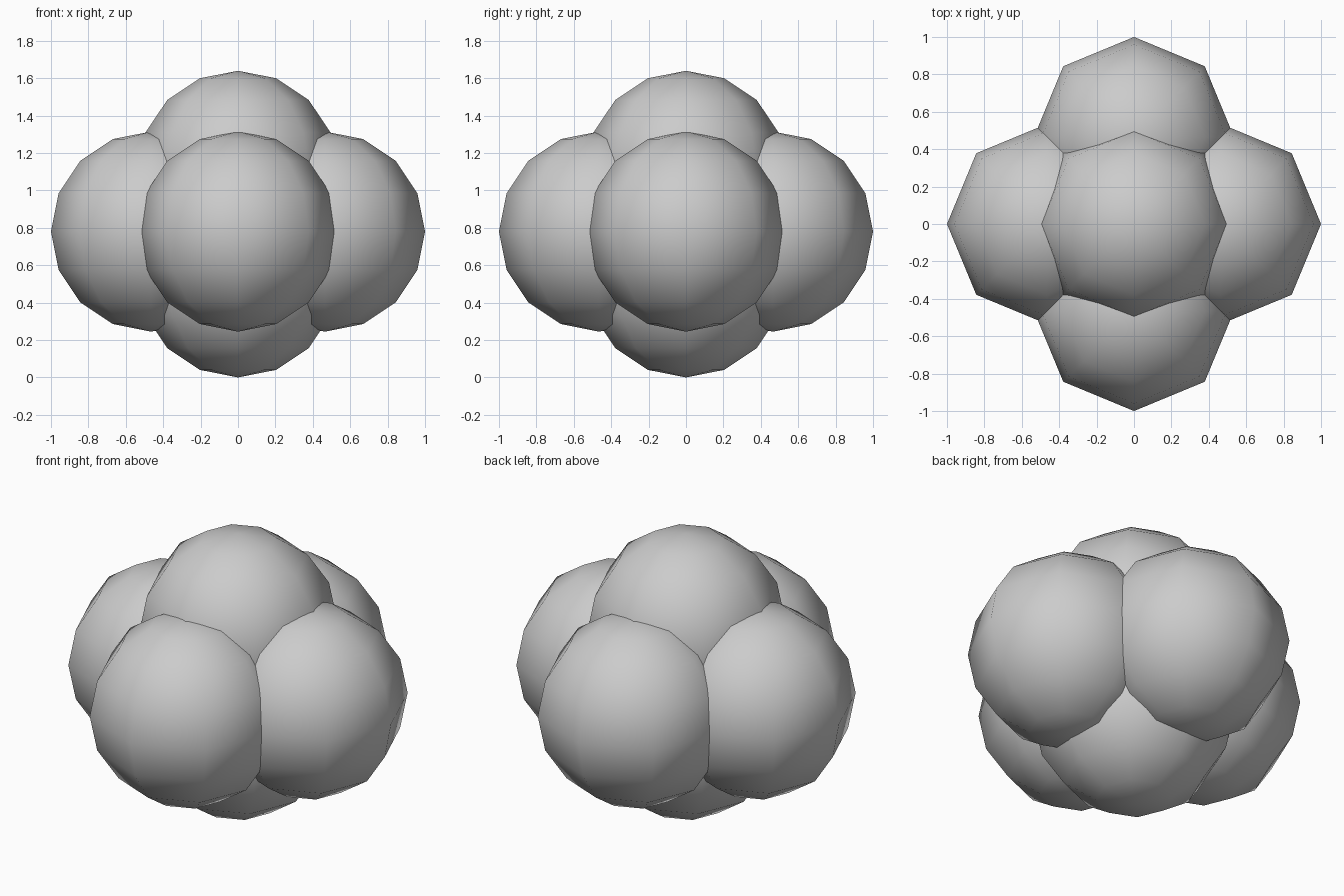
import bpy

if "Cube" in bpy.data.objects:
    bpy.data.objects.remove(bpy.data.objects["Cube"])

RADIUS = 0.535
OFFSET = 0.465
MID_Z = 0.78


def ball(name, location):
    # Low-poly smooth ball with vertical poles
    bpy.ops.mesh.primitive_uv_sphere_add(segments=8, ring_count=8,
                                         radius=RADIUS, location=location)
    obj = bpy.context.object
    obj.name = name
    bpy.ops.object.shade_smooth()
    return obj


# Four balls around the middle
for name, dx, dy in (("right_ball", 1, 0), ("left_ball", -1, 0),
                     ("back_ball", 0, 1), ("front_ball", 0, -1)):
    ball(name, (dx * OFFSET, dy * OFFSET, MID_Z))

# Top and bottom balls
ball("top_ball", (0, 0, 1.105))
ball("bottom_ball", (0, 0, RADIUS))
